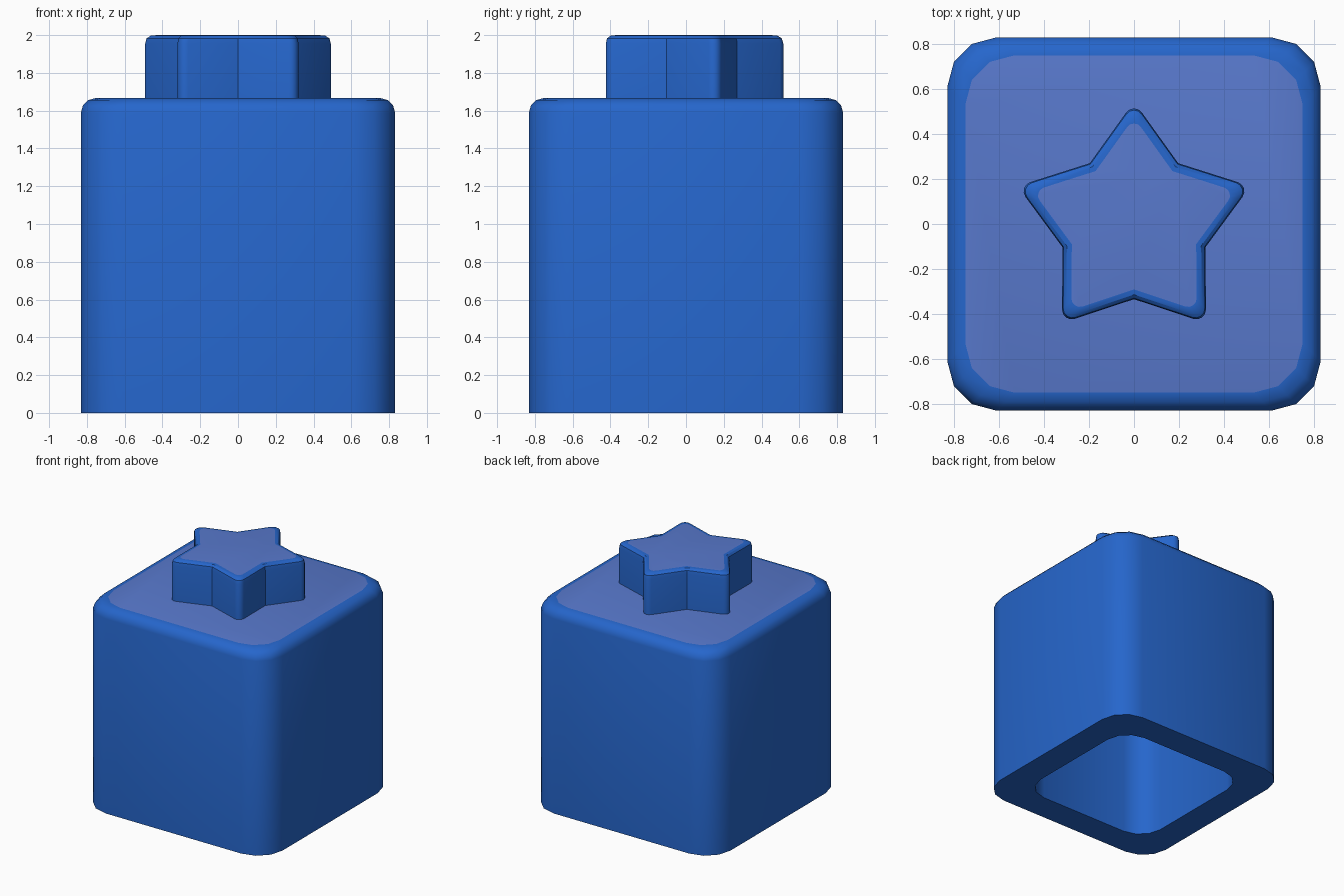
import bpy
import bmesh
from math import sin, cos, radians

cube = bpy.data.objects.get("Cube")
if cube:
    bpy.data.objects.remove(cube)


def material(name, colour):
    mat = bpy.data.materials.new(name)
    mat.use_nodes = True
    mat.diffuse_color = colour
    bsdf = next(n for n in mat.node_tree.nodes if n.type == 'BSDF_PRINCIPLED')
    bsdf.inputs["Base Color"].default_value = colour
    bsdf.inputs["Roughness"].default_value = 0.6
    return mat


blue = material("blue", (0.019, 0.133, 0.604, 1))
pale_blue = material("pale_blue", (0.098, 0.191, 0.61, 1))


def rounded_square(half, radius, steps=3):
    """Square outline with each corner turned in a few straight steps."""
    c = half - radius
    points = []
    for quarter, (sx, sy) in enumerate([(1, 1), (-1, 1), (-1, -1), (1, -1)]):
        for i in range(steps + 1):
            a = radians(90 * (quarter + i / steps))
            points.append((sx * c + radius * cos(a), sy * c + radius * sin(a)))
    return points


def star(scale, centre=0.472, radius=0.043, valley=0.335, steps=4):
    """Five-pointed outline with rounded tips and sharp valleys."""
    points = []
    for tip in range(5):
        a = radians(90 + 72 * tip)
        for i in range(steps + 1):
            b = a + radians(-54 + 108 * i / steps)
            points.append((centre * cos(a) + radius * cos(b),
                           centre * sin(a) + radius * sin(b)))
        v = a + radians(36)
        points.append((valley * cos(v), valley * sin(v)))
    return [(x * scale, y * scale) for x, y in points]


def loft(name, rings, top_z, angle):
    """Skin a stack of (outline, z) rings, cap both ends, paint the flat top."""
    bm = bmesh.new()
    loops = [[bm.verts.new((x, y, z)) for x, y in outline] for outline, z in rings]
    n = len(loops[0])
    for low, high in zip(loops, loops[1:]):
        for i in range(n):
            j = (i + 1) % n
            bm.faces.new((low[i], low[j], high[j], high[i]))
    for end in (loops[0], loops[-1]):
        bm.faces.new(end)
    bmesh.ops.recalc_face_normals(bm, faces=bm.faces[:])
    for f in bm.faces:
        if all(abs(v.co.z - top_z) < 0.001 for v in f.verts):
            f.material_index = 1
    mesh = bpy.data.meshes.new(name)
    bm.to_mesh(mesh)
    bm.free()
    mesh.materials.append(blue)
    mesh.materials.append(pale_blue)
    obj = bpy.data.objects.new(name, mesh)
    bpy.context.collection.objects.link(obj)
    bpy.ops.object.select_all(action='DESELECT')
    obj.select_set(True)
    bpy.context.view_layer.objects.active = obj
    bpy.ops.object.shade_smooth_by_angle(angle=radians(angle))
    return obj


# Hollow block: cavity ceiling, cavity walls, bottom rim, outer walls, rounded top
body_rings = [(rounded_square(0.60, 0.20), 1.43), (rounded_square(0.60, 0.20), 0),
              (rounded_square(0.832, 0.22), 0)]
for i in range(4):
    a = radians(30 * i)
    body_rings.append((rounded_square(0.752 + 0.08 * cos(a), 0.22),
                       1.587 + 0.08 * sin(a)))
loft("block_body", body_rings, 1.667, 40)

# Star stud with softened upper edge
star_rings = [(star(1), 1.62), (star(1), 1.955), (star(0.985), 1.983),
              (star(0.94), 1.997), (star(0.87), 2.0)]
loft("star_stud", star_rings, 2.0, 35)
